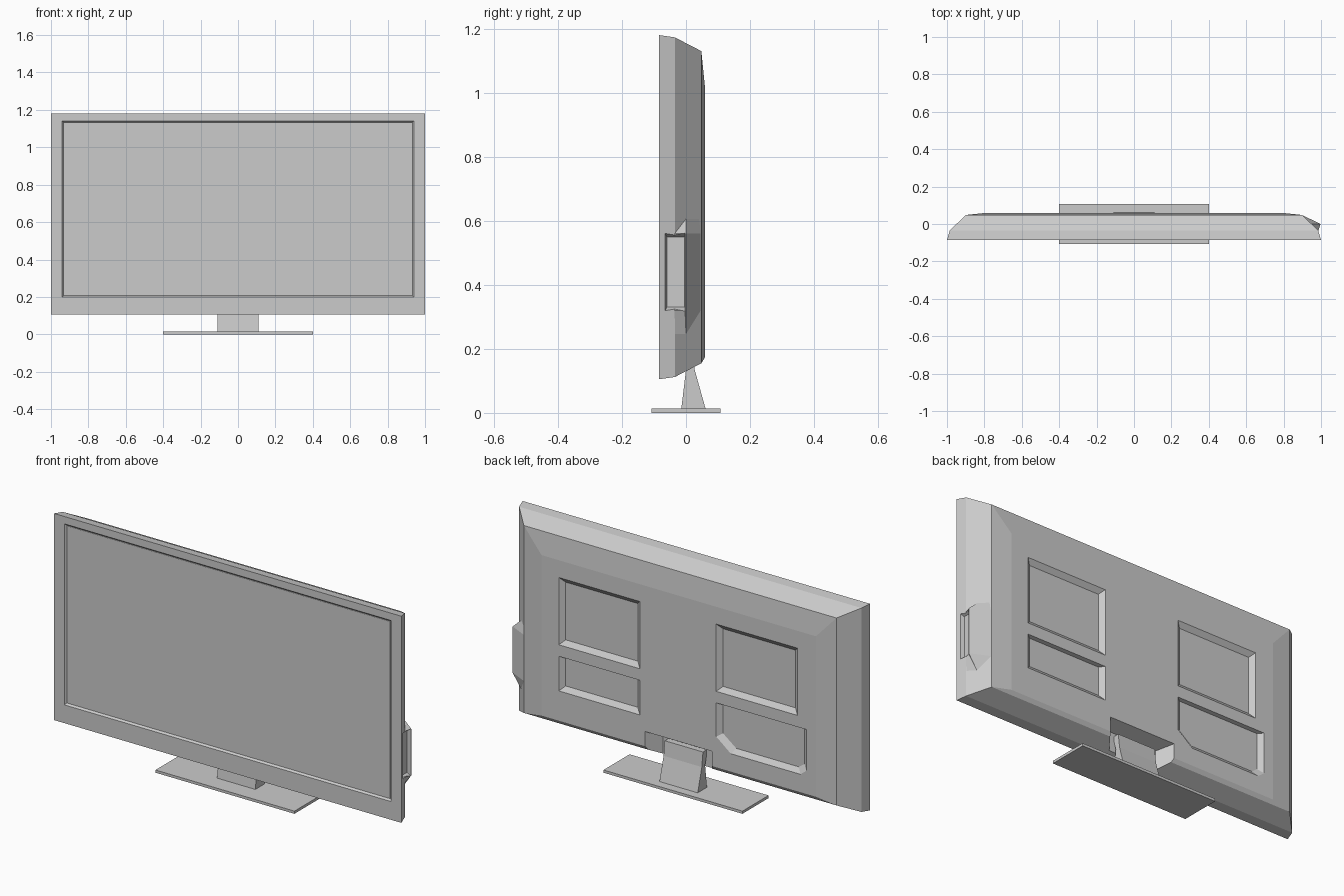
import bpy, bmesh

if "Cube" in bpy.data.objects:
    bpy.data.objects.remove(bpy.data.objects["Cube"])


def loft(name, rings):
    """Closed solid through rings of equal point count."""
    bm = bmesh.new()
    loops = [[bm.verts.new(p) for p in r] for r in rings]
    n = len(loops[0])
    for a, b in zip(loops, loops[1:]):
        for i in range(n):
            j = (i + 1) % n
            bm.faces.new((a[i], a[j], b[j], b[i]))
    bm.faces.new(loops[0])
    bm.faces.new(loops[-1])
    bmesh.ops.recalc_face_normals(bm, faces=bm.faces[:])
    me = bpy.data.meshes.new(name)
    bm.to_mesh(me)
    bm.free()
    ob = bpy.data.objects.new(name, me)
    bpy.context.collection.objects.link(ob)
    return ob


def rect(y, x0, x1, z0, z1):
    return [(x0, y, z0), (x1, y, z0), (x1, y, z1), (x0, y, z1)]


def combine(target, tool, operation):
    """Apply a boolean and remove the helper."""
    mod = target.modifiers.new("boolean", 'BOOLEAN')
    mod.operation, mod.solver, mod.object = operation, 'EXACT', tool
    bpy.context.view_layer.objects.active = target
    bpy.ops.object.modifier_apply(modifier=mod.name)
    bpy.data.objects.remove(tool)


def back_recess(outline, inset=0.025, top_inset=0.025):
    """Tapered pocket in the back cover, outline given as x, z."""
    xs, zs = [p[0] for p in outline], [p[1] for p in outline]
    cx = (min(xs) + max(xs)) / 2
    hx = (max(xs) - min(xs)) / 2
    z0, z1 = min(zs), max(zs)

    def ring(y, d, dt):
        s = (z1 - z0 - d - dt) / (z1 - z0)
        return [(cx + (x - cx) * (1 - d / hx), y, z0 + d + (z - z0) * s) for x, z in outline]
    return loft("cutter", [ring(0.07, -inset / 2, -top_inset / 2), ring(0.04, inset, top_inset)])


# Housing: screen well, bezel, chamfered sides and back plateau
housing = loft("housing", [rect(y, -x, x, z0, z1) for y, x, z0, z1 in (
    (-0.075, 0.932, 0.208, 1.133),
    (-0.085, 0.94, 0.20, 1.142),
    (-0.085, 1.0, 0.105, 1.18),
    (-0.035, 0.985, 0.112, 1.173),
    (0.048, 0.9, 0.155, 1.13),
    (0.06, 0.79, 0.175, 1.01))])

# Connector bulge on the right side
full = ((0.95, -0.04), (0.985, -0.037), (0.998, 0.0), (0.9, 0.047))
flat = ((0.95, -0.04), (0.983, -0.037), (0.945, 0.0), (0.9, 0.044))
bulge = loft("bulge", [[(x, y, z) for x, y in sec] for z, sec in
                       ((0.24, flat), (0.32, full), (0.56, full), (0.61, flat))])
combine(housing, bulge, 'UNION')

# Connector pocket in the side
pocket = loft("pocket", [[(x, a, c), (x, b, c), (x, b, d), (x, a, d)] for x, a, b, c, d in (
    (1.02, -0.072, -0.002, 0.305, 0.575), (0.975, -0.06, -0.004, 0.33, 0.55))])
combine(housing, pocket, 'DIFFERENCE')

# Back cover recesses
for x0, x1 in ((0.224, 0.69), (-0.684, -0.216)):
    combine(housing, back_recess([(x0, 0.57), (x1, 0.57), (x1, 0.92), (x0, 0.92)]), 'DIFFERENCE')
combine(housing, back_recess([(0.224, 0.33), (0.69, 0.33), (0.69, 0.51), (0.224, 0.51)],
                             top_inset=0.004), 'DIFFERENCE')
combine(housing, back_recess([(-0.216, 0.51), (-0.216, 0.334), (-0.30, 0.268),
                              (-0.70, 0.268), (-0.735, 0.295), (-0.735, 0.51)],
                             top_inset=0.004), 'DIFFERENCE')

# Niche where the stand enters
niche = loft("niche", [rect(0.07, -0.2, 0.2, 0.05, 0.255), rect(-0.012, -0.14, 0.14, 0.05, 0.225)])
combine(housing, niche, 'DIFFERENCE')

# Screen panel
loft("screen", [rect(-0.077, -0.93, 0.93, 0.21, 1.131), rect(-0.07, -0.93, 0.93, 0.21, 1.131)])

# Stand neck
profile = ((-0.015, 0.01), (0.062, 0.01), (0.027, 0.135), (0.018, 0.21), (-0.02, 0.21), (0.0, 0.135))
loft("stand_neck", [[(x, y, z) for y, z in profile] for x in (-0.11, 0.11)])

# Stand base
loft("stand_base", [[(x, y, z) for x, y in ((-0.4, -0.107), (0.4, -0.107), (0.4, 0.107), (-0.4, 0.107))]
                    for z in (0.0, 0.014)])
